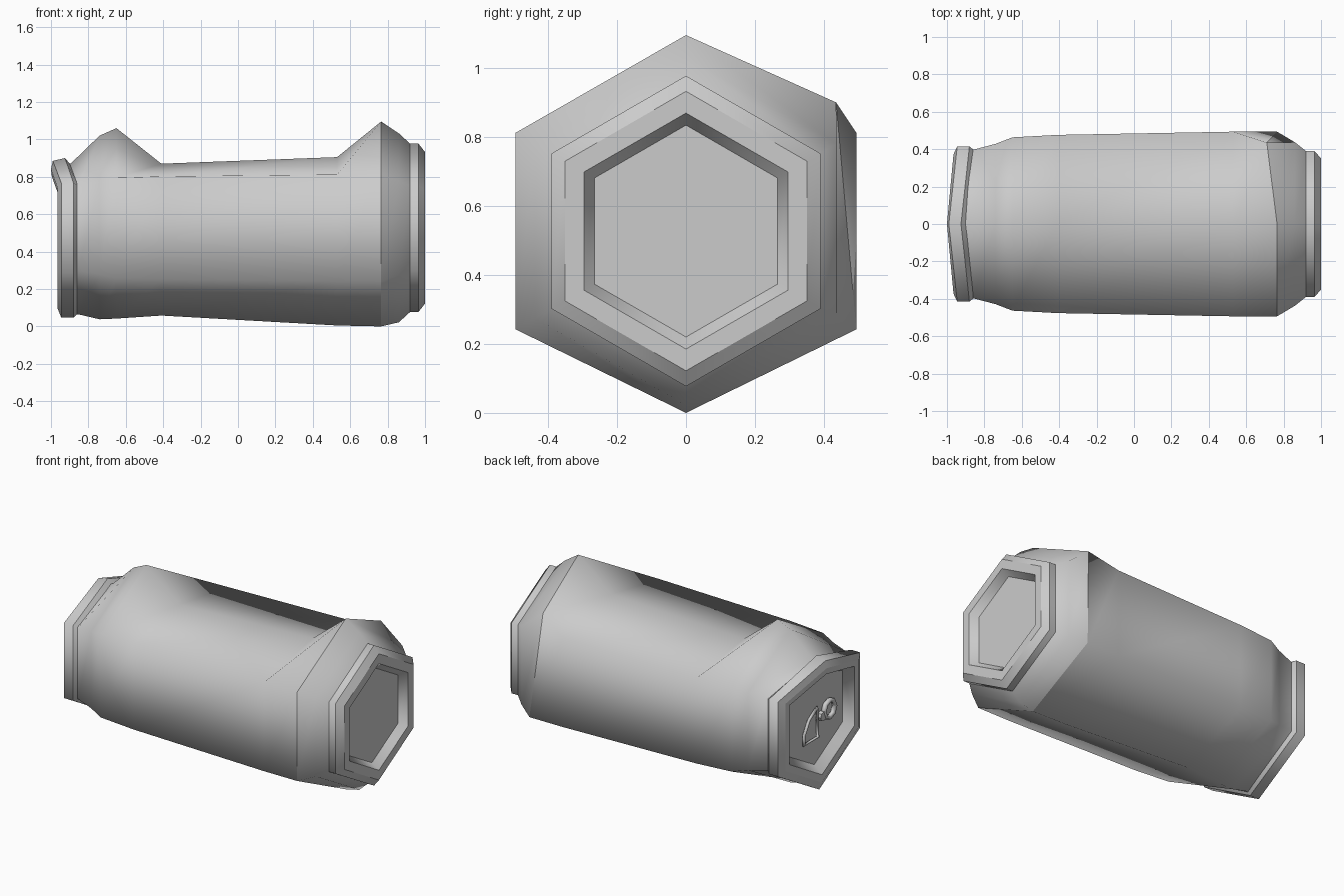
import bpy, bmesh, math
from mathutils import Vector

cube = bpy.data.objects.get("Cube")
if cube:
    bpy.data.objects.remove(cube)

AXIS = 0.527  # height of the can's long axis


def make_material(name, colour):
    mat = bpy.data.materials.new(name)
    mat.use_nodes = True
    mat.diffuse_color = colour
    mat.node_tree.nodes["Principled BSDF"].inputs["Base Color"].default_value = colour
    return mat


metal = make_material("light_grey_metal", (0.6, 0.6, 0.6, 1))


def ring(x, radius, top=None, bottom=None, shift=0, sharp=False, corner=None):
    """Six-sided cross-section; top, bottom and corner describe dents."""
    points = []
    for i in range(6):
        a = math.radians(90 - 60 * i)
        points.append(Vector((x, radius * math.cos(a), AXIS + radius * math.sin(a))))
    points[0].x += shift
    if top is not None:
        points[0].z = top
    if bottom is not None:
        points[3].z = bottom
    if corner:
        points[1] = Vector(corner)
    return points, sharp


def loft(name, rings, cap=False):
    """Skin a row of rings, with creases along the sharp ones."""
    bm = bmesh.new()
    loops = [[bm.verts.new(p) for p in points] for points, _ in rings]
    for a, b in zip(loops, loops[1:]):
        for i in range(6):
            j = (i + 1) % 6
            bm.faces.new((a[i], a[j], b[j], b[i])).smooth = True
    if cap:
        bm.faces.new(loops[-1])
    for loop, (_, sharp) in zip(loops, rings):
        if sharp:
            for i in range(6):
                edge = bm.edges.get((loop[i], loop[(i + 1) % 6]))
                if edge:
                    edge.smooth = False
    # Point the walls outward from the axis using the first wall as guide
    bm.faces.ensure_lookup_table()
    bm.normal_update()
    first = bm.faces[0]
    outward = first.calc_center_median() - Vector((0, 0, AXIS))
    outward.x = 0
    if first.normal.dot(outward) < 0:
        bmesh.ops.reverse_faces(bm, faces=bm.faces[:])
    mesh = bpy.data.meshes.new(name)
    bm.to_mesh(mesh)
    bm.free()
    mesh.materials.append(metal)
    obj = bpy.data.objects.new(name, mesh)
    bpy.context.collection.objects.link(obj)
    return obj


# Dented body, from the neck to the base shoulder
shoulder = ring(0.765, 0.57, 1.095, 0.0, corner=(0.71, 0.435, 0.9))
loft("can_body", [
    ring(-0.88, 0.46, 0.88, 0.06, -0.045),
    ring(-0.855, 0.46, 0.87, 0.065, -0.04),
    ring(-0.74, 0.495, 1.02, 0.038),
    ring(-0.65, 0.535, 1.06, 0.042),
    ring(-0.41, 0.55, 0.87, 0.058),
    ring(0.53, 0.57, 0.905, 0.005),
    shoulder,
])

# Tapered base with foot ring and recessed panel
loft("can_base", [
    shoulder,
    ring(0.86, 0.505),
    ring(0.92, 0.45, sharp=True),
    ring(0.965, 0.45, sharp=True),
    ring(1.0, 0.405, sharp=True),
    ring(1.0, 0.342, sharp=True),
    ring(0.95, 0.307, sharp=True),
], cap=True)

# Bent lid rim with sunken lid
loft("lid_rim", [
    ring(-0.855, 0.455, 0.865, 0.07, -0.04),
    ring(-0.88, 0.48, 0.9, shift=-0.045, sharp=True),
    ring(-0.945, 0.48, 0.885, shift=-0.045, sharp=True),
    ring(-0.965, 0.43, 0.84, shift=-0.035, sharp=True),
    ring(-0.965, 0.38, 0.8, shift=-0.03, sharp=True),
    ring(-0.91, 0.33, 0.78, sharp=True),
], cap=True)

# Raised lip around the drinking hole
curve = bpy.data.curves.new("mouth_lip", "CURVE")
curve.dimensions = "3D"
curve.bevel_depth = 0.012
curve.bevel_resolution = 0
lip = [(-0.01, 0.56), (0.07, 0.51), (0.12, 0.43), (0.12, 0.37), (-0.02, 0.37)]
spline = curve.splines.new("POLY")
spline.points.add(len(lip) - 1)
for point, (y, z) in zip(spline.points, lip):
    point.co = (-0.92, y, z, 1)
spline.use_cyclic_u = True
curve.materials.append(metal)
bpy.context.collection.objects.link(bpy.data.objects.new("mouth_lip", curve))

# Pull tab: a ring with a rivet beside it
turn = (0, math.radians(90), 0)
bpy.ops.mesh.primitive_torus_add(major_segments=8, minor_segments=6, major_radius=0.055,
                                 minor_radius=0.016, location=(-0.925, -0.13, 0.51), rotation=turn)
tab = bpy.context.object
tab.name = "pull_tab"
bpy.ops.object.shade_smooth()
bpy.ops.mesh.primitive_cylinder_add(vertices=8, radius=0.03, depth=0.03,
                                    location=(-0.92, -0.06, 0.49), rotation=turn)
rivet = bpy.context.object
rivet.name = "tab_rivet"
for part in (tab, rivet):
    part.data.materials.append(metal)
